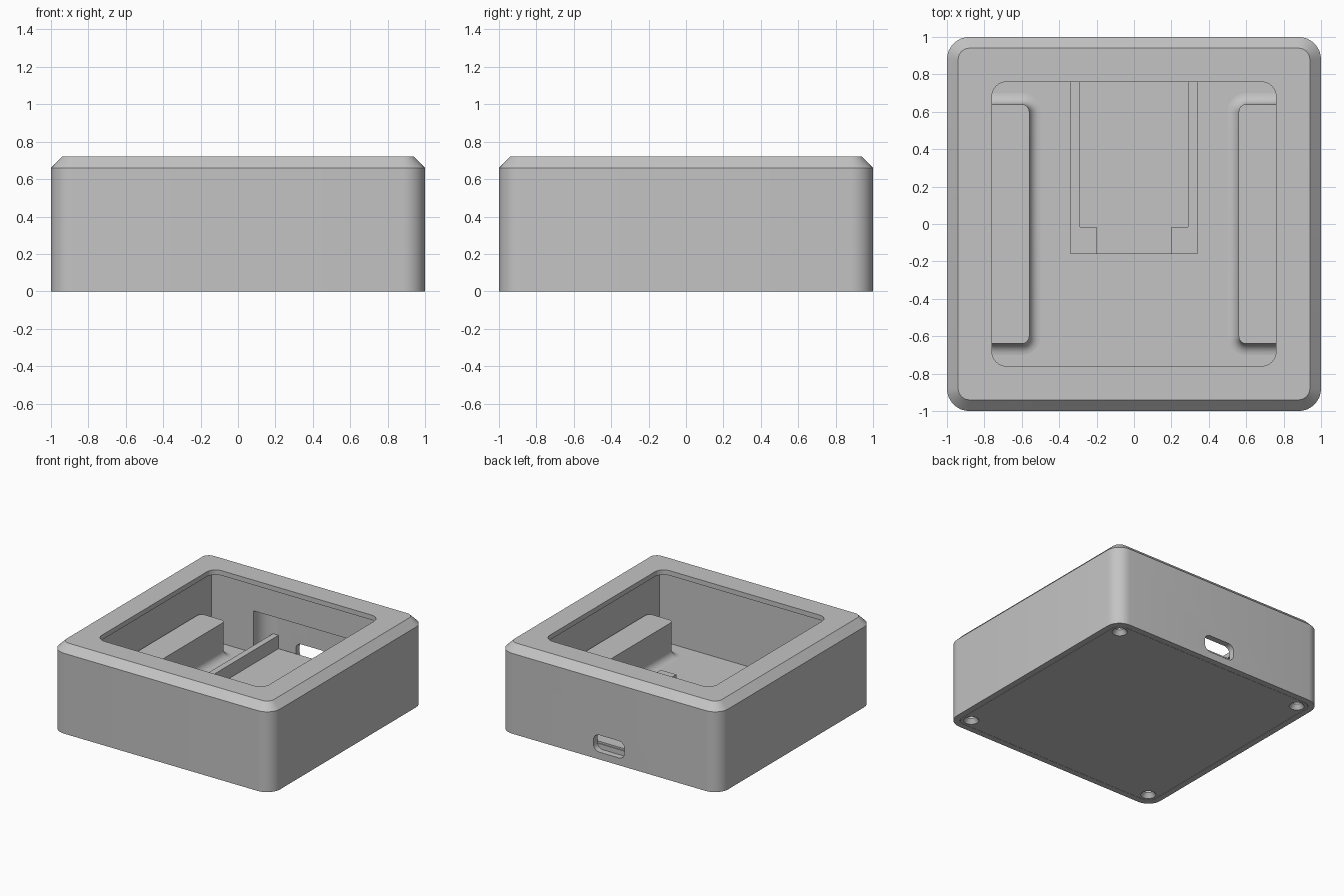
import bpy
import bmesh
import math

cube = bpy.data.objects.get("Cube")
if cube:
    bpy.data.objects.remove(cube, do_unlink=True)

grey = bpy.data.materials.new("plain grey")
grey.use_nodes = True
colour = (0.55, 0.55, 0.55, 1)
grey.diffuse_color = colour
grey.node_tree.nodes["Principled BSDF"].inputs["Base Color"].default_value = colour


def loft(name, levels, cx=0, cy=0, seg=8):
    """Closed solid through rounded rectangles (half_x, half_y, radius, z)."""
    bm = bmesh.new()
    rings = []
    for hx, hy, r, z in levels:
        ring = []
        for k, (sx, sy) in enumerate(((1, 1), (-1, 1), (-1, -1), (1, -1))):
            steps = range(seg + 1) if r > 0 else (0,)
            for i in steps:
                a = (k + i / seg) * math.pi / 2
                ring.append(bm.verts.new((cx + sx * (hx - r) + r * math.cos(a),
                                          cy + sy * (hy - r) + r * math.sin(a), z)))
        rings.append(ring)
    for low, high in zip(rings, rings[1:]):
        n = len(low)
        for i in range(n):
            j = (i + 1) % n
            bm.faces.new((low[i], low[j], high[j], high[i]))
    bm.faces.new(rings[0][::-1])
    bm.faces.new(rings[-1])
    bmesh.ops.recalc_face_normals(bm, faces=bm.faces)
    mesh = bpy.data.meshes.new(name)
    bm.to_mesh(mesh)
    bm.free()
    obj = bpy.data.objects.new(name, mesh)
    bpy.context.collection.objects.link(obj)
    mesh.materials.append(grey)
    return obj


def prism(name, hx, hy, r, z0, z1, cx=0, cy=0):
    return loft(name, [(hx, hy, r, z0), (hx, hy, r, z1)], cx, cy)


def activate(obj):
    bpy.ops.object.select_all(action='DESELECT')
    obj.select_set(True)
    bpy.context.view_layer.objects.active = obj


def cut(obj, cutter):
    cutter.hide_render = True
    mod = obj.modifiers.new("cut", 'BOOLEAN')
    mod.operation = 'DIFFERENCE'
    mod.solver = 'EXACT'
    mod.object = cutter
    activate(obj)
    bpy.ops.object.modifier_apply(modifier=mod.name)
    bpy.data.objects.remove(cutter, do_unlink=True)


parts = []
floor = 0.1

# Outer case with chamfered top, window, cavity and base pocket
case = loft("case_shell", [(1, 1, 0.12, 0), (1, 1, 0.12, 0.66), (0.94, 0.94, 0.06, 0.72)])
cut(case, prism("cavity", 0.8, 0.8, 0, -0.1, 0.68))
cut(case, prism("window", 0.76, 0.76, 0.08, 0.5, 0.9))
cut(case, prism("base_pocket", 0.95, 0.95, 0.07, -0.2, floor))

# Thinned back wall and the port slot through it
cut(case, prism("wall_recess", 0.42, 0.27, 0.13, 0.05, 0.445, cy=0.68))
slot = prism("port_slot", 0.14, 0.07, 0.05, -0.1, 0.1)
slot.rotation_euler.x = math.pi / 2
slot.location = (0, 1, 0.13)
bpy.context.view_layer.update()
cut(case, slot)
parts.append(case)

# Base plate with countersunk screw holes
plate = prism("base_plate", 0.948, 0.948, 0.068, 0, floor)
for sx in (-1, 1):
    for sy in (-1, 1):
        hole = loft("screw_hole", [(r, r, r * 0.999, z) for r, z in
                                   ((0.065, -0.01), (0.03, 0.035), (0.03, 0.085))],
                    0.87 * sx, 0.87 * sy)
        cut(plate, hole)
parts.append(plate)

# Side blocks with a cove where they meet the floor
fillet = 0.06
for side, sx in (("right", -1), ("left", 1)):
    levels = []
    for i in range(8):
        a = i / 7 * math.pi / 2
        grow = fillet * (1 - math.sin(a))
        levels.append((0.115 + grow, 0.64 + grow, 0.04 + grow,
                       floor + fillet * (1 - math.cos(a))))
    levels.append((0.115, 0.64, 0.04, 0.385))
    parts.append(loft(side + "_block", levels, 0.675 * sx))

# Board holder: two rails, two front stops and a low tray between them
rail_top = 0.225
for side, sx in (("right", -1), ("left", 1)):
    parts.append(prism(side + "_rail", 0.025, 0.55, 0, 0.09, rail_top, 0.315 * sx, 0.39))
    parts.append(prism(side + "_stop", 0.07, 0.0725, 0, 0.09, rail_top, 0.27 * sx, -0.0875))
parts.append(prism("tray", 0.3, 0.55, 0, 0.09, 0.115, 0, 0.39))

for obj in parts:
    activate(obj)
    bpy.ops.object.shade_smooth_by_angle(angle=math.radians(30))
